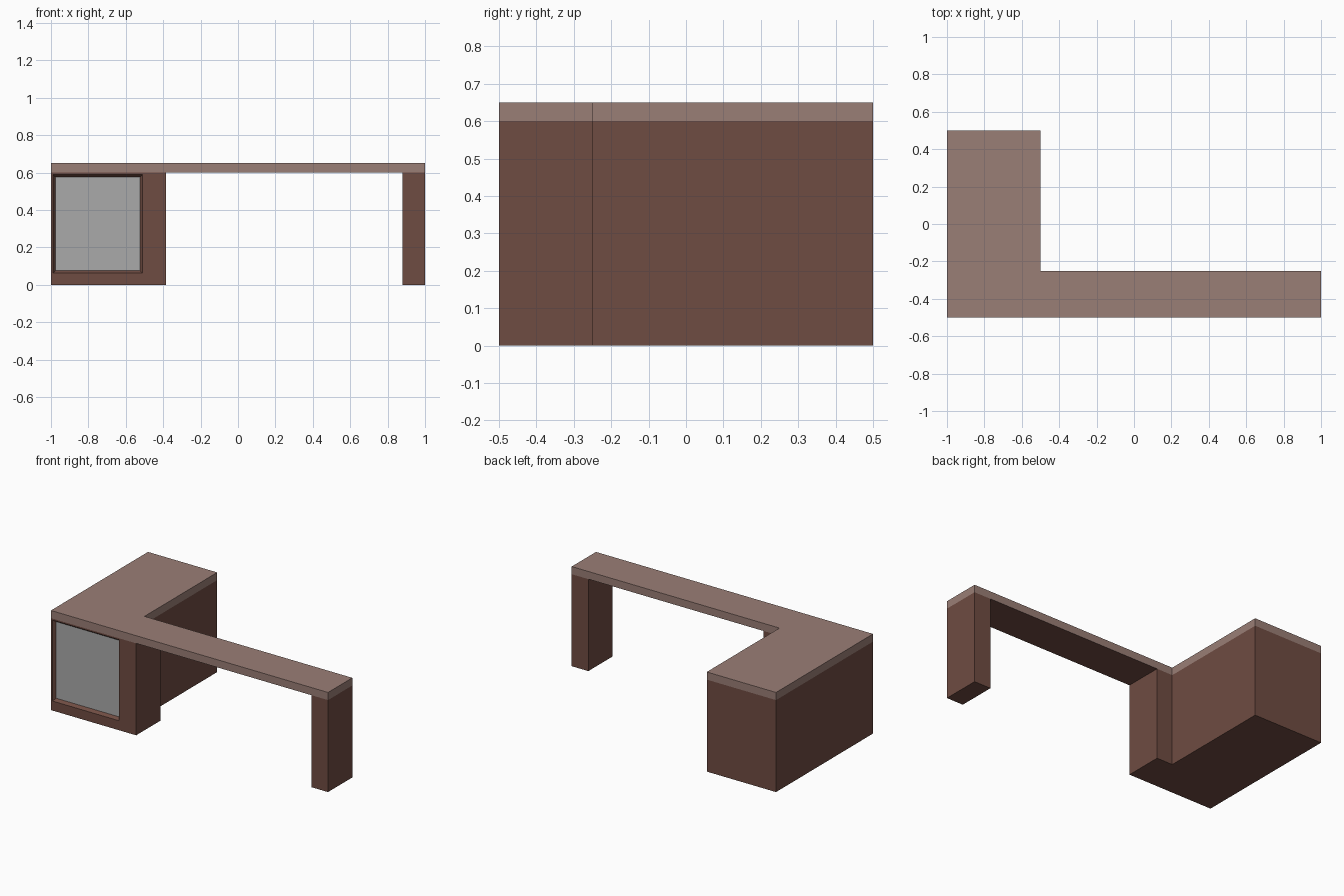
import bpy, bmesh

if "Cube" in bpy.data.objects:
    bpy.data.objects.remove(bpy.data.objects["Cube"])


def material(name, srgb):
    lin = [((c / 255 + 0.055) / 1.055) ** 2.4 for c in srgb]
    m = bpy.data.materials.new(name)
    m.diffuse_color = (*lin, 1)
    m.use_nodes = True
    m.node_tree.nodes["Principled BSDF"].inputs["Base Color"].default_value = m.diffuse_color
    return m


dark_wood = material("dark_wood", (111, 76, 66))
light_wood = material("light_wood", (154, 126, 118))
grey = material("grey_panel", (170, 170, 170))


def prism(outline, z0, z1):
    """Extrude a flat xy outline from z0 up to z1."""
    bm = bmesh.new()
    base = bm.faces.new([bm.verts.new((x, y, z0)) for x, y in outline])
    top = bmesh.ops.extrude_face_region(bm, geom=[base], use_keep_orig=True)["geom"]
    for v in top:
        if isinstance(v, bmesh.types.BMVert):
            v.co.z = z1
    bmesh.ops.recalc_face_normals(bm, faces=bm.faces)
    return bm


def finish(name, bm, *mats):
    me = bpy.data.meshes.new(name)
    bm.to_mesh(me)
    bm.free()
    for m in mats:
        me.materials.append(m)
    ob = bpy.data.objects.new(name, me)
    bpy.context.collection.objects.link(ob)
    return ob


def l_shape(right):
    return [(-1, -0.5), (right, -0.5), (right, -0.25),
            (-0.5, -0.25), (-0.5, 0.5), (-1, 0.5)]


# Tabletop: light L-shaped slab with a dark underside
bm = prism(l_shape(1), 0.6, 0.65)
for f in bm.faces:
    f.material_index = int(f.normal.z < -0.5)
finish("tabletop", bm, light_wood, dark_wood)

# Cabinet: L-shaped block with a bevelled recess and grey panel in its front
bm = prism(l_shape(-0.385), 0, 0.6)
bm.faces.ensure_lookup_table()
front = min(bm.faces, key=lambda f: f.calc_center_median().y)
centre = front.calc_center_median()
bmesh.ops.inset_individual(bm, faces=[front], thickness=0.05)
for v in front.verts:
    v.co.x = -0.51 if v.co.x > centre.x else -0.99
    v.co.z = 0.59 if v.co.z > centre.z else 0.062
bmesh.ops.inset_individual(bm, faces=[front], thickness=0.02, depth=-0.02)
front.material_index = 1
finish("cabinet", bm, dark_wood, grey)

# Leg at the right end
finish("right_leg",
       prism([(0.88, -0.5), (1, -0.5), (1, -0.25), (0.88, -0.25)], 0, 0.6),
       dark_wood)
